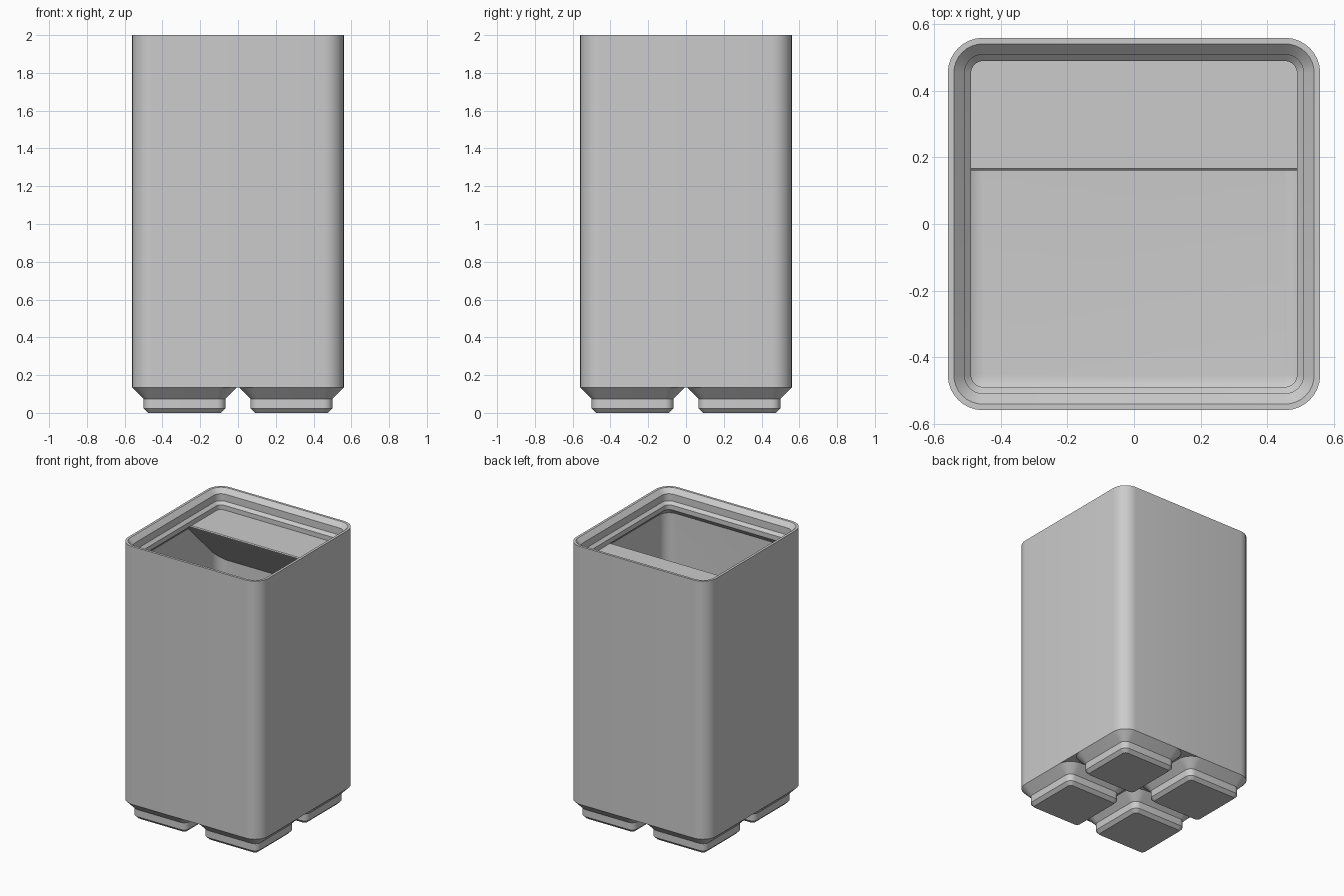
import bpy, bmesh, math

cube = bpy.data.objects.get("Cube")
if cube:
    bpy.data.objects.remove(cube, do_unlink=True)

grey = bpy.data.materials.new("plain grey")
grey.use_nodes = True
GREY = (0.6, 0.6, 0.6, 1)
grey.diffuse_color = GREY
grey.node_tree.nodes["Principled BSDF"].inputs["Base Color"].default_value = GREY

HALF, HEIGHT, CORNER = 0.56, 2.0, 0.106
BASE_Z, FLOOR_Z, WALL_IN, LIP_IN = 0.135, 0.2, 0.533, 0.49
SHELF_Z = 1.863


def rounded_ring(bm, half, radius, z, cx=0, cy=0, steps=8):
    """Ring of vertices around a rounded square."""
    ring = []
    for corner in range(4):
        mid = math.radians(45 + 90 * corner)
        sx, sy = math.copysign(1, math.cos(mid)), math.copysign(1, math.sin(mid))
        for i in range(steps + 1):
            a = math.radians(90 * (corner + i / steps))
            ring.append(bm.verts.new((cx + sx * (half - radius) + radius * math.cos(a),
                                      cy + sy * (half - radius) + radius * math.sin(a), z)))
    return ring


def loft(bm, levels, cx=0, cy=0):
    """Closed skin through rounded squares given as (half width, radius, z)."""
    rings = [rounded_ring(bm, h, r, z, cx, cy) for h, r, z in levels]
    for low, high in zip(rings, rings[1:]):
        for i in range(len(low)):
            j = (i + 1) % len(low)
            bm.faces.new((low[i], low[j], high[j], high[i]))
    bm.faces.new(rings[0])
    bm.faces.new(rings[-1])


def finish(bm, name):
    bmesh.ops.recalc_face_normals(bm, faces=bm.faces)
    mesh = bpy.data.meshes.new(name)
    bm.to_mesh(mesh)
    bm.free()
    mesh.materials.append(grey)
    obj = bpy.data.objects.new(name, mesh)
    bpy.context.collection.objects.link(obj)
    bpy.ops.object.select_all(action='DESELECT')
    obj.select_set(True)
    bpy.context.view_layer.objects.active = obj
    bpy.ops.object.shade_smooth_by_angle(angle=math.radians(30))
    return obj


def inset_level(half, z):
    return (half, max(CORNER - (HALF - half), 0.003), z)


# Body: outer wall, stacking lip, inner wall and filleted floor in one skin
profile = [(HALF, BASE_Z), (HALF, HEIGHT), (0.542, HEIGHT), (0.51, 1.968),
           (0.51, 1.917), (LIP_IN, 1.897), (LIP_IN, SHELF_Z),
           (WALL_IN, SHELF_Z - (WALL_IN - LIP_IN))]
FILLET = 0.078
for i in range(9):
    a = math.radians(90 * i / 8)
    profile.append((WALL_IN - FILLET * (1 - math.cos(a)),
                    FLOOR_Z + FILLET * (1 - math.sin(a))))
bm = bmesh.new()
loft(bm, [inset_level(h, z) for h, z in profile])
finish(bm, "bin_body")

# Feet: four stepped pads under the body
foot_levels = [(0.193, 0.023, 0), (0.216, 0.045, 0.023),
               (0.216, 0.045, 0.074), (0.277, CORNER, BASE_Z)]
for x_name, sx in (("left", 1), ("right", -1)):
    for y_name, sy in (("front", -1), ("back", 1)):
        bm = bmesh.new()
        loft(bm, foot_levels, sx * 0.283, sy * 0.283)
        finish(bm, f"{y_name}_{x_name}_foot")

# Label shelf: wedge across the back with a sloped underside
BACK, EDGE, SIDE = 0.536, 0.163, 0.537
wedge = [(BACK, SHELF_Z), (EDGE + 0.004, SHELF_Z), (EDGE - 0.002, SHELF_Z - 0.006),
         (EDGE + 0.002, SHELF_Z - 0.015), (BACK, SHELF_Z - 0.385)]
bm = bmesh.new()
ends = [[bm.verts.new((x, y, z)) for y, z in wedge] for x in (-SIDE, SIDE)]
for end in ends:
    bm.faces.new(end)
for i in range(len(wedge)):
    j = (i + 1) % len(wedge)
    bm.faces.new((ends[0][i], ends[0][j], ends[1][j], ends[1][i]))
bmesh.ops.recalc_face_normals(bm, faces=bm.faces)
# Round the rear corners so the shelf stays inside the wall
rear = [e for e in bm.edges
        if all(v.co.y > BACK - 0.001 for v in e.verts)
        and abs(e.verts[0].co.x - e.verts[1].co.x) < 0.001]
bmesh.ops.bevel(bm, geom=rear, offset=0.085, segments=6, profile=0.5, affect='EDGES')
finish(bm, "label_shelf")
